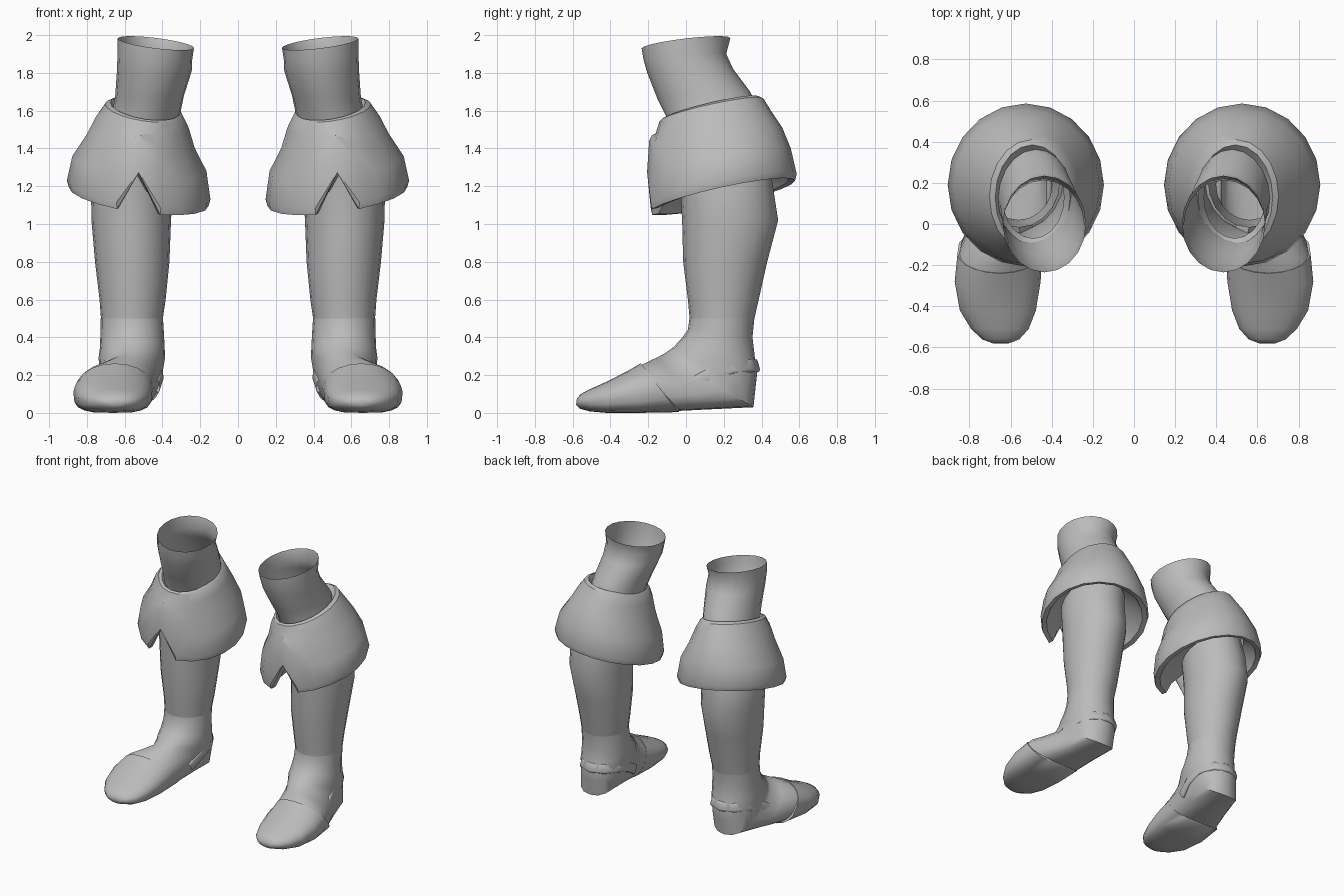
import bpy, bmesh, math
from math import sin, cos, pi, radians
from mathutils import Vector

if "Cube" in bpy.data.objects:
    bpy.data.objects.remove(bpy.data.objects["Cube"])

GREY = (0.5, 0.5, 0.5, 1)
leather = bpy.data.materials.new("grey leather")
leather.use_nodes = True
leather.diffuse_color = GREY
leather.node_tree.nodes["Principled BSDF"].inputs["Base Color"].default_value = GREY


def finish(obj):
    """Give the part its colour and mirror it to the other boot."""
    bpy.context.collection.objects.link(obj)
    obj.data.materials.append(leather)
    obj.modifiers.new("pair", "MIRROR").use_axis = (True, False, False)
    return obj


def loft(name, rings, cap_end=False, sharp=40):
    """Skin a list of closed point rings."""
    bm = bmesh.new()
    rows = [[bm.verts.new(p) for p in ring] for ring in rings]
    n = len(rows[0])
    for a, b in zip(rows, rows[1:]):
        for i in range(n):
            j = (i + 1) % n
            bm.faces.new((a[i], a[j], b[j], b[i]))
    if cap_end:
        bm.faces.new(rows[-1])
    bmesh.ops.recalc_face_normals(bm, faces=bm.faces)
    mesh = bpy.data.meshes.new(name)
    bm.to_mesh(mesh)
    bm.free()
    mesh.shade_smooth()
    mesh.set_sharp_from_angle(angle=radians(sharp))
    return finish(bpy.data.objects.new(name, mesh))


def section(front, back, xc, w, square=1.0, tilt=0.0, n=20):
    """Ring spanning a front and a back (y, z) point; square < 1 boxes the back half."""
    f, b = Vector((0, *front)), Vector((0, *back))
    mid, half = (f + b) / 2, (b - f) / 2
    ring = []
    for i in range(n):
        a = 2 * pi * i / n
        c, s = cos(a), sin(a)
        if s > 0:
            s = s ** square
            c = math.copysign(abs(c) ** square, c)
        ring.append(mid + half * s + Vector((xc + w * c, 0, tilt * c)))
    return ring


# Leg, from the open top down to the ankle seam
loft("leg", [section(*r) for r in [
    ((-.235, 1.93), (.235, 1.985), .435, .202, 1, .025),
    ((-.225, 1.87), (.213, 1.90), .44, .198, 1, .01),
    ((-.205, 1.80), (.25, 1.82), .443, .198),
    ((-.15, 1.66), (.34, 1.70), .468, .182),
    ((-.10, 1.56), (.385, 1.60), .487, .18),
    ((-.06, 1.40), (.43, 1.42), .53, .20),
    ((-.03, 1.20), (.46, 1.20), .562, .217),
    ((-.02, 1.00), (.488, 1.02), .565, .21),
    ((-.015, .80), (.43, .80), .56, .197),
    ((.01, .60), (.385, .60), .558, .175),
    ((.02, .49), (.36, .49), .562, .163)]])

# Foot, its sections turning from level at the ankle to upright at the toes
loft("foot", [section(*r) for r in [
    ((.018, .50), (.362, .50), .562, .165),
    ((.01, .44), (.352, .40), .56, .168),
    ((-.03, .385), (.365, .29), .56, .172),
    ((-.07, .345), (.38, .24), .562, .176),
    ((-.09, .33), (.37, .15), .565, .17, .9),
    ((-.12, .31), (.357, .03), .575, .168, .85),
    ((-.16, .29), (.15, .02), .61, .18, .75),
    ((-.20, .272), (-.05, .01), .645, .20, .65),
    ((-.26, .24), (-.2, .005), .66, .204, .6)]], cap_end=True)

# Toe cap overlapping the foot
loft("toe_cap", [section(*r) for r in [
    ((-.235, .235), (-.03, .015), .648, .18, .65),
    ((-.24, .262), (-.04, .004), .652, .206, .65),
    ((-.31, .222), (-.25, 0), .663, .209, .6),
    ((-.42, .165), (-.42, 0), .662, .185, .65),
    ((-.51, .125), (-.51, .008), .652, .14, .75),
    ((-.56, .098), (-.562, .022), .648, .09),
    ((-.578, .075), (-.582, .042), .648, .04)]], cap_end=True, sharp=60)

# Raised band around the heel
curve = bpy.data.curves.new("heel_band", "CURVE")
curve.dimensions = "3D"
curve.bevel_depth, curve.extrude, curve.bevel_resolution = .014, .022, 1
path = [(.43, .02, .14), (.41, .12, .20), (.413, .24, .24), (.465, .335, .25), (.56, .372, .25),
        (.655, .335, .25), (.71, .24, .24), (.725, .12, .20), (.755, .02, .14)]
spline = curve.splines.new("POLY")
spline.points.add(len(path) - 1)
for point, co in zip(spline.points, path):
    point.co = (*co, 1)
finish(bpy.data.objects.new("heel_band", curve))


def cuff_ring(xc, yc, rx, ry, z, back, side, notch=0.0, width=1, n=20):
    """Tilted ellipse whose front is raised to a chevron."""
    ring = []
    for i in range(n):
        a = 2 * pi * i / n
        off = abs((math.degrees(a) - 270 + 180) % 360 - 180)
        lift = notch * max(0, 1 - off / width)
        ring.append((xc + rx * cos(a), yc + ry * sin(a), z + back * sin(a) + side * cos(a) + lift))
    return ring


# Folded cuff: inner rim, flared body, creased hem with front notch, underside
loft("cuff", [cuff_ring(*r) for r in [
    (.49, .13, .15, .20, 1.56, .055, .025),
    (.493, .13, .182, .255, 1.615, .06, .028),
    (.498, .135, .205, .275, 1.605, .06, .03),
    (.506, .145, .245, .305, 1.54, .06, .03),
    (.515, .165, .285, .345, 1.44, .07, .035, .10, 36),
    (.522, .18, .355, .375, 1.32, .08, .04, .20, 36),
    (.526, .19, .38, .396, 1.18, .085, .05, .18, 18),
    (.526, .19, .37, .388, 1.145, .085, .05, .21, 18),
    (.528, .19, .335, .355, 1.15, .085, .05, .21, 18),
    (.535, .195, .30, .32, 1.21, .08, .045, .16, 18),
    (.56, .215, .20, .23, 1.27, .07, .035, .10, 18)]], sharp=32)
